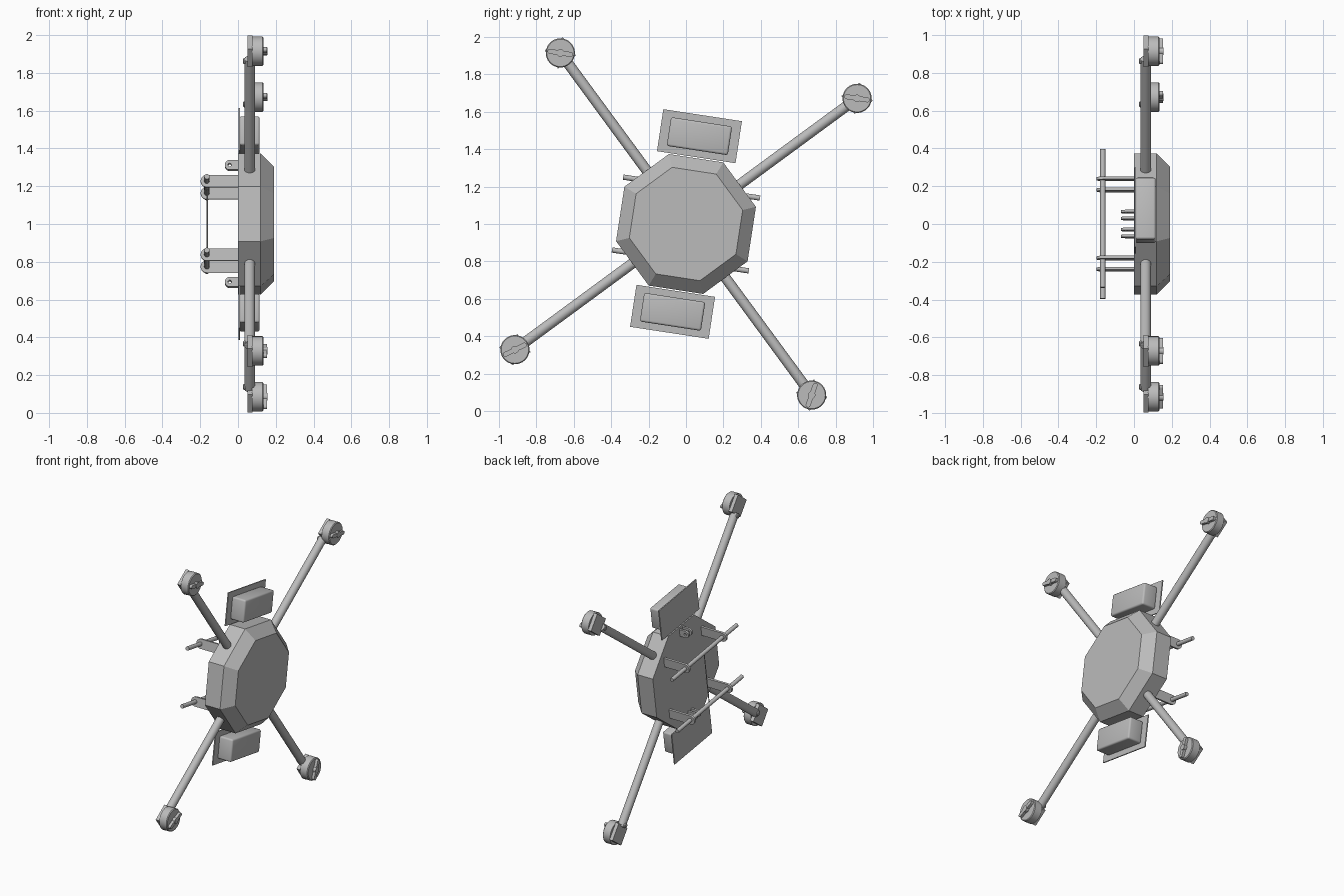
import bpy, bmesh, math
from math import sin, cos, pi, radians
from mathutils import Matrix, Vector

cube = bpy.data.objects.get("Cube")
if cube:
    bpy.data.objects.remove(cube, do_unlink=True)

grey = bpy.data.materials.new("light_grey")
grey.use_nodes = True
colour = (0.5, 0.5, 0.5, 1)
grey.diffuse_color = colour
grey.node_tree.nodes["Principled BSDF"].inputs["Base Color"].default_value = colour

# The aircraft stands on edge: its own up axis is x, rolled slightly about x
TILT = Matrix.Translation((0, 0, 1)) @ Matrix.Rotation(radians(-8.7), 4, 'X')
FACE_X = Matrix(((0, 0, 1, 0), (1, 0, 0, 0), (0, 1, 0, 0), (0, 0, 0, 1)))
FACE_Y = Matrix.Rotation(pi / 2, 4, 'X')


def add(name, mesh, smooth=False):
    mesh.transform(TILT)
    mesh.materials.clear()
    mesh.materials.append(grey)
    obj = bpy.data.objects.new(name, mesh)
    bpy.context.collection.objects.link(obj)
    if smooth:
        bpy.ops.object.select_all(action='DESELECT')
        obj.select_set(True)
        bpy.context.view_layer.objects.active = obj
        bpy.ops.object.shade_smooth_by_angle(angle=radians(35))
    return obj


def finish(name, bm, smooth=False):
    bmesh.ops.recalc_face_normals(bm, faces=bm.faces)
    mesh = bpy.data.meshes.new(name)
    bm.to_mesh(mesh)
    bm.free()
    return add(name, mesh, smooth)


def stack(name, rings, sides, y=0, z=0, smooth=True):
    """Rings of (x, radius) joined along the x axis."""
    bm = bmesh.new()
    loops = [[bm.verts.new((x, y + r * cos(a), z + r * sin(a)))
              for a in ((i + 0.5) * 2 * pi / sides for i in range(sides))]
             for x, r in rings]
    for low, high in zip(loops, loops[1:]):
        for i in range(sides):
            j = (i + 1) % sides
            bm.faces.new((low[i], low[j], high[j], high[i]))
    bm.faces.new(loops[0])
    bm.faces.new(loops[-1])
    return finish(name, bm, smooth)


def rod(name, start, end, radius, sides=20):
    start, end = Vector(start), Vector(end)
    axis = end - start
    bm = bmesh.new()
    bmesh.ops.create_cone(
        bm, cap_ends=True, segments=sides, radius1=radius, radius2=radius, depth=axis.length,
        matrix=Matrix.Translation((start + end) / 2) @ axis.to_track_quat('Z', 'Y').to_matrix().to_4x4())
    return finish(name, bm, True)


def box(name, centre, size, turn=0, bevel=0):
    bm = bmesh.new()
    bmesh.ops.create_cube(bm, size=1)
    bm.transform(Matrix.Diagonal((*size, 1)))
    if bevel:
        bmesh.ops.bevel(bm, geom=bm.edges[:], offset=bevel, segments=3, profile=0.5, affect='EDGES')
    bm.transform(Matrix.Translation(centre) @ Matrix.Rotation(turn, 4, 'X'))
    return finish(name, bm, bevel > 0)


def arc(cx, radius, start, end, steps=12):
    return [(cx + radius * cos(start + (end - start) * i / steps),
             radius * sin(start + (end - start) * i / steps)) for i in range(steps + 1)]


def plate(name, loops, thickness, matrix):
    """Flat plate from an outline, with any further loops cut as holes."""
    curve = bpy.data.curves.new(name, 'CURVE')
    curve.dimensions, curve.fill_mode = '2D', 'BOTH'
    curve.extrude = thickness / 2
    for pts in loops:
        spline = curve.splines.new('POLY')
        spline.points.add(len(pts) - 1)
        for point, (x, y) in zip(spline.points, pts):
            point.co = (x, y, 0, 1)
        spline.use_cyclic_u = True
    temp = bpy.data.objects.new(name + "_outline", curve)
    mesh = bpy.data.meshes.new_from_object(temp)
    bpy.data.objects.remove(temp)
    mesh.transform(matrix)
    return add(name, mesh, True)


# Octagonal body with a chamfered cover
stack("body", [(0, 0.385), (0.12, 0.385), (0.19, 0.312)], 8, smooth=False)

# Arms with motor pods and folded propellers
ARM_X, REACH = 0.062, 1.135
blade_angles = (radians(0), radians(0), radians(35), radians(79))
for i, blade in enumerate(blade_angles):
    a = pi / 4 + i * pi / 2
    dy, dz = cos(a), sin(a)
    y, z = REACH * dy, REACH * dz
    rod(f"arm_{i + 1}", (ARM_X, 0.3 * dy, 0.3 * dz), (ARM_X, 1.085 * dy, 1.085 * dz), 0.028)
    stack(f"arm_screw_{i + 1}", [(0.027, 0.011), (0.031, 0.016), (0.05, 0.016)], 16,
          1.07 * dy, 1.07 * dz)
    box(f"motor_mount_{i + 1}", (0.063, y, z), (0.026, 0.12, 0.12), a)
    stack(f"motor_{i + 1}", [(0.074, 0.078), (0.129, 0.078), (0.134, 0.073)], 32, y, z)
    stack(f"hub_{i + 1}", [(0.13, 0.02), (0.156, 0.02)], 20, y, z)
    outline = arc(0.056, 0.013, -pi / 2, pi / 2) + arc(-0.056, 0.013, pi / 2, 3 * pi / 2)
    plate(f"propeller_{i + 1}", [outline], 0.022,
          Matrix.Translation((0.142, y, z)) @ Matrix.Rotation(blade, 4, 'X') @ FACE_X)

for side, label in ((1, "upper"), (-1, "lower")):
    # Equipment boxes on thin trays
    box(f"{label}_tray", (0.007, 0, side * 0.475), (0.008, 0.425, 0.227))
    box(f"{label}_box", (0.061, 0, side * 0.475), (0.108, 0.33, 0.155), bevel=0.012)

    # Landing skids and their legs
    rod(f"{label}_skid", (-0.165, -0.37, side * 0.197), (-0.165, 0.37, side * 0.197), 0.014)
    leg = arc(-0.165, 0.033, pi / 2, 3 * pi / 2) + [(0.01, -0.033), (0.01, 0.033)]
    lug = arc(-0.044, 0.026, pi / 2, 3 * pi / 2) + [(0.01, -0.026), (0.01, 0.026)]
    for end, place in ((-1, "front"), (1, "rear")):
        plate(f"{label}_{place}_leg", [leg], 0.015,
              Matrix.Translation((0, end * 0.212, side * 0.197)) @ FACE_Y)
        # Pierced hanging lugs
        plate(f"{label}_{place}_lug", [lug, arc(-0.044, 0.009, 0, 2 * pi * 11 / 12, 11)], 0.013,
              Matrix.Translation((0, end * 0.018, side * 0.313)) @ FACE_Y)

# Thin wire between the skids
rod("skid_wire", (-0.163, 0, -0.197), (-0.163, 0, 0.197), 0.003, 8)
